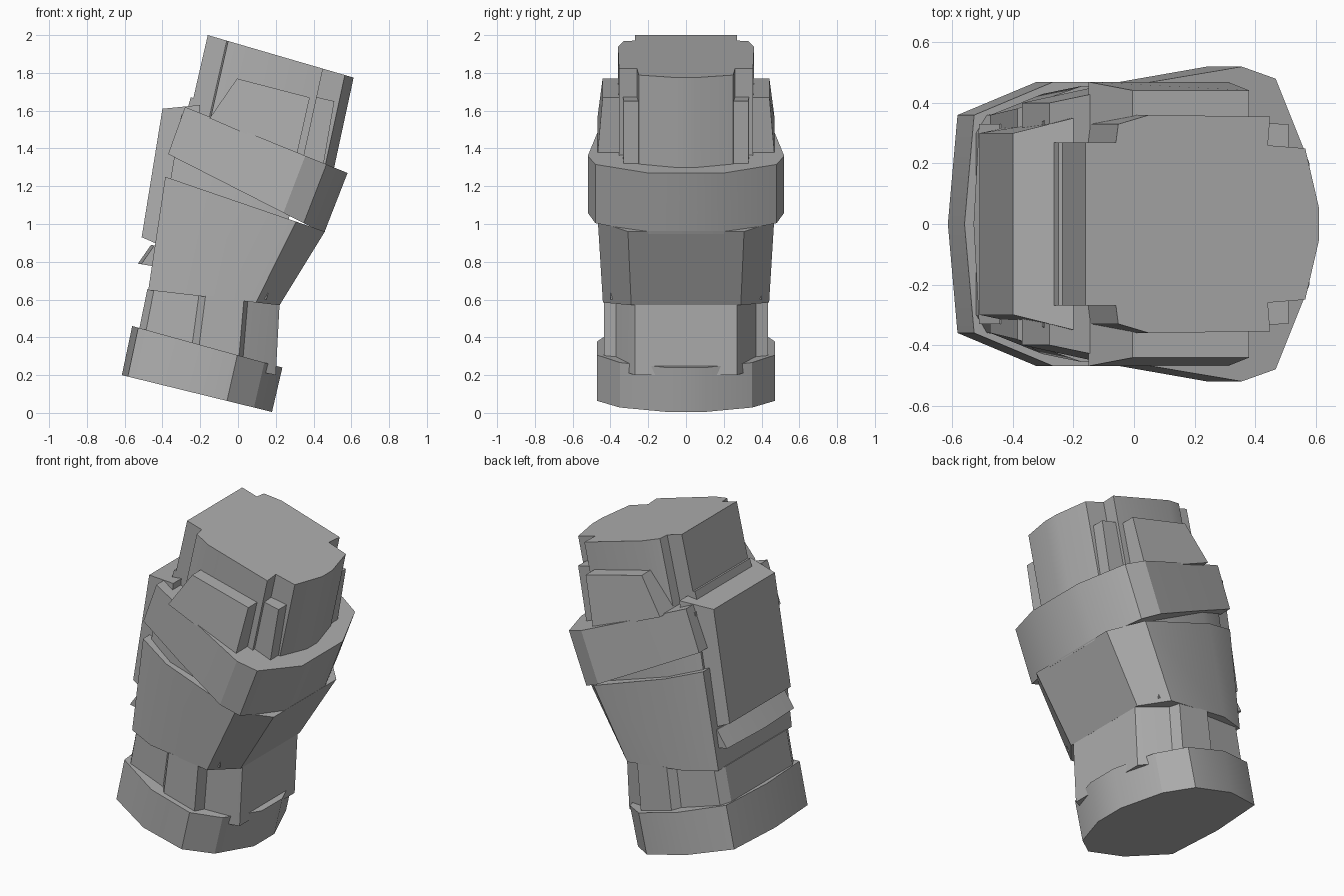
import bpy, bmesh, math

if "Cube" in bpy.data.objects:
    bpy.data.objects.remove(bpy.data.objects["Cube"])

grey = bpy.data.materials.new("stone grey")
grey.diffuse_color = (0.42, 0.42, 0.42, 1)
grey.use_nodes = True
grey.node_tree.nodes["Principled BSDF"].inputs["Base Color"].default_value = grey.diffuse_color


def loft(name, half, low, high, low_w=1.0, high_w=1.0):
    """Leaning block. half: (u, y) from the left end to the right end, mirrored in y.
    low / high: (x, z) ends of the slanted bottom and top section."""
    plan = half + [(u, -y) for u, y in reversed(half) if y > 0.001]
    bm = bmesh.new()
    rings = []
    for ((xa, za), (xb, zb)), w in ((low, low_w), (high, high_w)):
        rings.append([bm.verts.new((xa + (xb - xa) * u, y * w, za + (zb - za) * u))
                      for u, y in plan])
    lo, hi = rings
    n = len(plan)
    for i in range(n):
        j = (i + 1) % n
        bm.faces.new((lo[i], lo[j], hi[j], hi[i]))
    bm.faces.new(lo)
    bm.faces.new(hi)
    bmesh.ops.recalc_face_normals(bm, faces=bm.faces)
    mesh = bpy.data.meshes.new(name)
    bm.to_mesh(mesh)
    bm.free()
    mesh.materials.append(grey)
    ob = bpy.data.objects.new(name, mesh)
    bpy.context.collection.objects.link(ob)
    bpy.ops.object.select_all(action='DESELECT')
    ob.select_set(True)
    bpy.context.view_layer.objects.active = ob
    bpy.ops.object.shade_smooth_by_angle(angle=math.radians(25))
    return ob


# Rounded foot slab
loft("base", [(0, 0), (.04, .36), (.37, .47), (.70, .47), (.88, .35), (1, .1)],
     ((-.615, .20), (.18, .005)), ((-.56, .46), (.235, .24)))

# Recessed lower body with corner notches
loft("lower_body", [(0, .30), (.05, .36), (.39, .39), (.44, .435), (.73, .435),
                    (.76, .37), (.96, .29), (1, .27)],
     ((-.54, .36), (.20, .20)), ((-.48, .655), (.22, .575)))

# Main body widening towards the right
loft("main_body", [(0, .36), (.25, .43), (.82, .44), (1, .29)],
     ((-.475, .65), (.22, .57)), ((-.385, 1.25), (.46, .96)), 1, 1.06)

# Inner core that closes the gaps between the blocks
loft("core", [(0, .34), (.3, .42), (1, .40)],
     ((-.43, .80), (.15, .60)), ((-.30, 1.58), (.35, 1.32)))

# Wide slanted band
loft("band", [(0, .40), (.36, .465), (.74, .52), (.87, .48), (1, .2)],
     ((-.37, 1.37), (.455, .95)), ((-.28, 1.62), (.58, 1.27)))

# Plate on the left side with a wedge beneath it
loft("left_plate", [(0, .30), (1, .35)],
     ((-.51, .93), (-.28, .83)), ((-.40, 1.61), (-.20, 1.63)))
loft("left_wedge", [(0, .0), (.1, .33), (1, .33)],
     ((-.53, .79), (-.35, .76)), ((-.46, .89), (-.30, .85)))

# Step behind the head
loft("head_step", [(0, .27), (1, .27)],
     ((-.30, 1.50), (-.10, 1.45)), ((-.25, 1.67), (-.08, 1.64)))

# Head with notched outline
loft("head", [(0, .27), (.13, .27), (.14, .33), (.27, .36), (.79, .355),
              (.78, .26), (.94, .25), (1, .05)],
     ((-.27, 1.52), (.505, 1.28)), ((-.16, 2.0), (.612, 1.775)))

# Shoulder boxes running along both sides of the head
loft("shoulders", [(0, .46), (1, .46)],
     ((-.15, 1.56), (.31, 1.36)), ((-.005, 1.77), (.38, 1.67)), 1.02, .96)
loft("corner_blocks", [(0, .34), (1, .33)],
     ((.20, 1.38), (.45, 1.30)), ((.25, 1.71), (.51, 1.65)))
